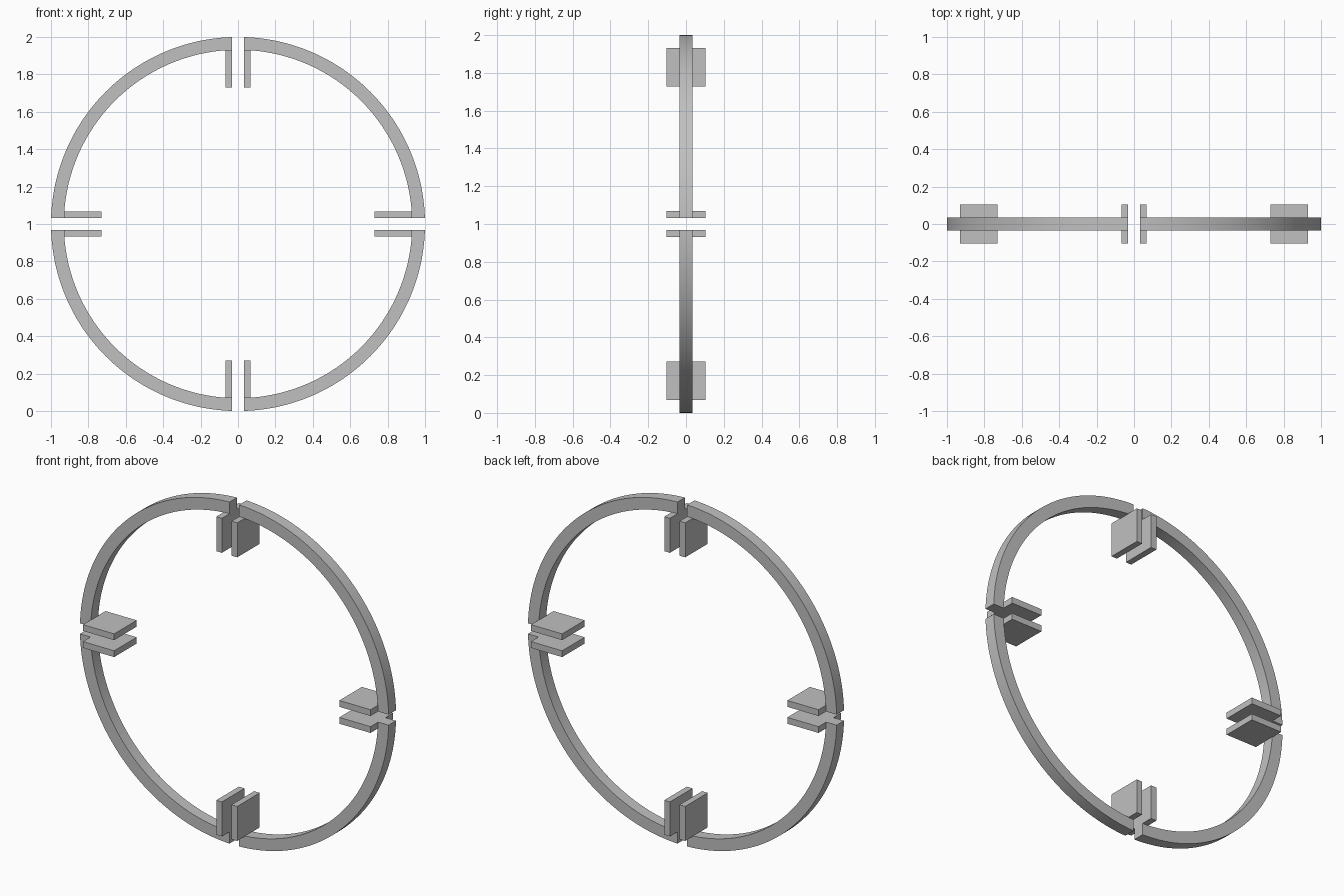
import bpy
import bmesh
from math import asin, pi, sin, cos
from mathutils import Matrix, Vector

cube = bpy.data.objects.get("Cube")
if cube:
    bpy.data.objects.remove(cube, do_unlink=True)

OUTER, INNER = 1.0, 0.931      # ring radii
GAP = 0.031                    # half the gap between quarters
HALF_DEPTH = 0.034             # half the ring depth
PLATE_IN, PLATE_THICK, PLATE_HALF = 0.729, 0.037, 0.104
STEPS = 48

grey = bpy.data.materials.new("plain grey")
grey.use_nodes = True
colour = (0.53, 0.53, 0.53, 1)
grey.diffuse_color = colour
grey.node_tree.nodes["Principled BSDF"].inputs["Base Color"].default_value = colour


def arc(radius):
    """Quarter arc whose ends are cut parallel to the axes."""
    start = asin(GAP / radius)
    span = pi / 2 - 2 * start
    angles = [start + span * i / STEPS for i in range(STEPS + 1)]
    return [Vector((radius * cos(a), -HALF_DEPTH, radius * sin(a))) for a in angles]


def finish(name, bm, turn):
    """Turn a part about the ring's centre and place it."""
    place = Matrix.Translation((0, 0, 1)) @ Matrix.Rotation(turn, 4, "Y")
    bmesh.ops.transform(bm, matrix=place, verts=bm.verts)
    bmesh.ops.recalc_face_normals(bm, faces=bm.faces)
    mesh = bpy.data.meshes.new(name)
    bm.to_mesh(mesh)
    bm.free()
    mesh.materials.append(grey)
    obj = bpy.data.objects.new(name, mesh)
    bpy.context.collection.objects.link(obj)
    return obj


def ring_quarter(name, turn):
    bm = bmesh.new()
    outer = [bm.verts.new(p) for p in arc(OUTER)]
    inner = [bm.verts.new(p) for p in arc(INNER)]
    faces = [bm.faces.new((outer[i], outer[i + 1], inner[i + 1], inner[i]))
             for i in range(STEPS)]
    # Extrude the flat band to the ring's depth
    new = bmesh.ops.extrude_face_region(bm, geom=faces)["geom"]
    verts = [g for g in new if isinstance(g, bmesh.types.BMVert)]
    bmesh.ops.translate(bm, verts=verts, vec=(0, 2 * HALF_DEPTH, 0))
    obj = finish(name, bm, turn)
    bpy.ops.object.select_all(action="DESELECT")
    obj.select_set(True)
    bpy.context.view_layer.objects.active = obj
    bpy.ops.object.shade_smooth_by_angle()


def end_plate(name, turn, side):
    """Square plate pointing inward at one end of a quarter."""
    bm = bmesh.new()
    size = (INNER - PLATE_IN, 2 * PLATE_HALF, PLATE_THICK)
    centre = ((INNER + PLATE_IN) / 2, 0, side * (GAP + PLATE_THICK / 2))
    bmesh.ops.create_cube(bm, size=1, matrix=Matrix.Translation(centre)
                          @ Matrix.Diagonal((*size, 1)))
    finish(name, bm, turn)


# Four ring quarters, and a facing pair of plates at each gap
quarters = ("upper_left", "lower_left", "lower_right", "upper_right")
gaps = ("left", "bottom", "right", "top")
for i in range(4):
    turn = i * pi / 2
    ring_quarter(quarters[i] + "_ring_quarter", turn)
    end_plate(gaps[i] + "_plate_a", turn, 1)
    end_plate(gaps[i] + "_plate_b", turn, -1)
